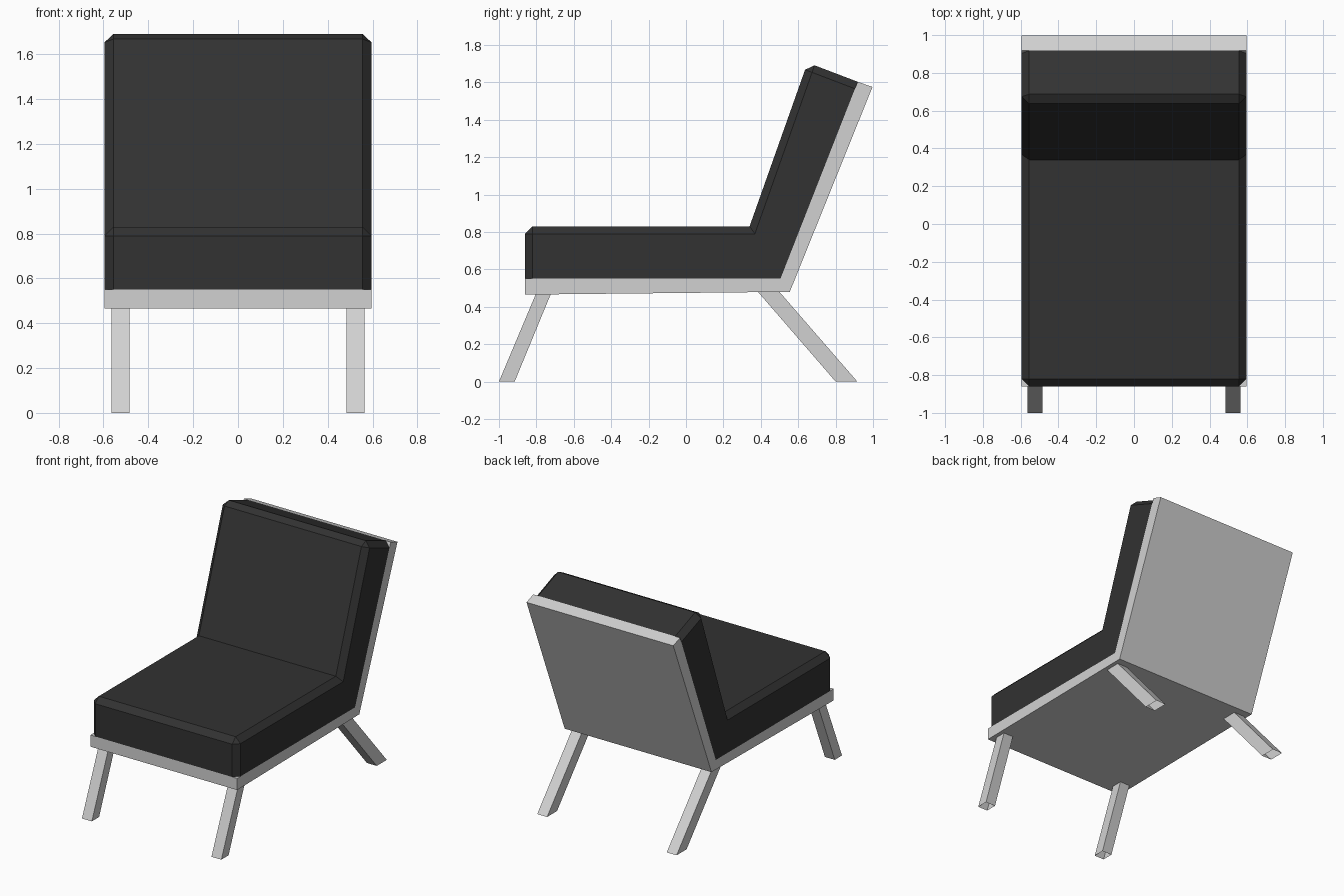
import bpy
import bmesh

cube = bpy.data.objects.get("Cube")
if cube:
    bpy.data.objects.remove(cube, do_unlink=True)

HALF = 0.595  # half the chair's width


def material(name, value):
    mat = bpy.data.materials.new(name)
    mat.use_nodes = True
    colour = (value, value, value, 1)
    mat.diffuse_color = colour
    mat.node_tree.nodes["Principled BSDF"].inputs["Base Color"].default_value = colour
    return mat


def extrude_profile(profile, x0, x1):
    """Sweep a side profile of (y, z) points from x0 to x1."""
    bm = bmesh.new()
    base = bm.faces.new([bm.verts.new((x0, y, z)) for y, z in profile])
    swept = bmesh.ops.extrude_face_region(bm, geom=[base])["geom"]
    moved = [v for v in swept if isinstance(v, bmesh.types.BMVert)]
    bmesh.ops.translate(bm, verts=moved, vec=(x1 - x0, 0, 0))
    bmesh.ops.recalc_face_normals(bm, faces=bm.faces)
    return bm


def finish(bm, name, mat):
    mesh = bpy.data.meshes.new(name)
    bm.to_mesh(mesh)
    bm.free()
    mesh.materials.append(mat)
    obj = bpy.data.objects.new(name, mesh)
    bpy.context.collection.objects.link(obj)
    return obj


black = material("black upholstery", 0.032)
grey = material("light grey frame", 0.64)

# Frame: bent panel under the seat and behind the back
frame = [(-0.86, 0.465), (-0.86, 0.55), (0.505, 0.55),
         (0.918, 1.603), (0.997, 1.575), (0.555, 0.48)]
finish(extrude_profile(frame, -HALF, HALF), "frame", grey)

# Cushion: bent block resting in the frame
cushion = [(-0.86, 0.55), (-0.86, 0.83), (0.34, 0.83),
           (0.65, 1.705), (0.918, 1.603), (0.505, 0.55)]
bm = extrude_profile(cushion, -HALF, HALF)


def exposed(face):
    """Front, seat, back rest and top faces, but not the sides or hidden faces."""
    c = face.calc_center_median()
    return abs(face.normal.x) < 0.5 and (face.normal.z > 0.1 or c.y < -0.8)


# Chamfer the exposed outer edges, leaving the seat crease sharp
edges = [e for e in bm.edges if e.is_convex
         and (all(exposed(f) for f in e.link_faces)
              or any(exposed(f) for f in e.link_faces)
              and any(abs(f.normal.x) > 0.5 for f in e.link_faces))]
bmesh.ops.bevel(bm, geom=edges, offset=0.04, offset_type='OFFSET',
                segments=1, affect='EDGES', clamp_overlap=True)
finish(bm, "cushion", black)

# Legs: slanted square tubes, open at the floor
legs = {
    "front": [(-1.0, 0), (-0.916, 0), (-0.72, 0.475), (-0.80, 0.475)],
    "back": [(0.80, 0), (0.916, 0), (0.495, 0.485), (0.38, 0.485)],
}
for place, profile in legs.items():
    for side, sign in (("left", 1), ("right", -1)):
        bm = extrude_profile(profile, sign * 0.485, sign * 0.565)
        soles = [f for f in bm.faces if all(v.co.z < 0.01 for v in f.verts)]
        bmesh.ops.delete(bm, geom=soles, context='FACES_ONLY')
        finish(bm, f"{place}_{side}_leg", grey)
